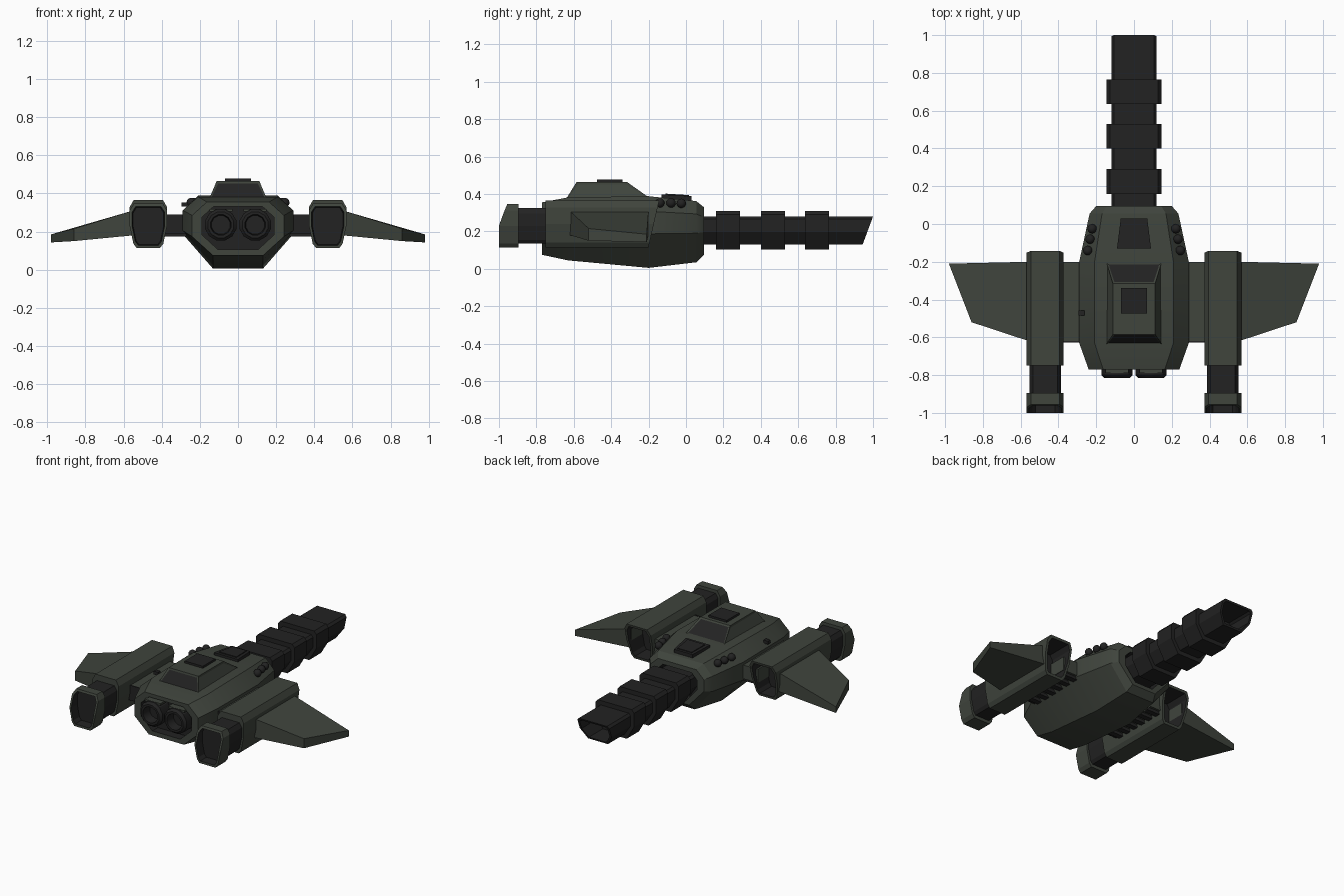
import bpy, bmesh, math
from mathutils import Matrix

if "Cube" in bpy.data.objects:
    bpy.data.objects.remove(bpy.data.objects["Cube"], do_unlink=True)


def material(name, rgb):
    m = bpy.data.materials.new(name)
    m.use_nodes = True
    m.diffuse_color = (*rgb, 1)
    m.node_tree.nodes["Principled BSDF"].inputs["Base Color"].default_value = (*rgb, 1)
    return m


HULL, DARK = 0, 1
MATS = [material("hull green grey", (0.05, 0.058, 0.046)),
        material("dark grey", (0.016, 0.016, 0.016))]


def finish(name, bm, smooth=False):
    bmesh.ops.recalc_face_normals(bm, faces=bm.faces)
    mesh = bpy.data.meshes.new(name)
    bm.to_mesh(mesh)
    bm.free()
    for m in MATS:
        mesh.materials.append(m)
    ob = bpy.data.objects.new(name, mesh)
    bpy.context.collection.objects.link(ob)
    if smooth:
        bpy.ops.object.select_all(action="DESELECT")
        ob.select_set(True)
        bpy.context.view_layer.objects.active = ob
        bpy.ops.object.shade_smooth_by_angle(angle=math.radians(30))
    return ob


def loft(name, rings, mats, smooth=False):
    """Skin closed rings of points; mats gives one colour per span, end caps take the nearest."""
    bm = bmesh.new()
    loops = [[bm.verts.new(p) for p in r] for r in rings]
    n = len(loops[0])
    for a, b, m in zip(loops, loops[1:], mats):
        for i in range(n):
            j = (i + 1) % n
            bm.faces.new((a[i], a[j], b[j], b[i])).material_index = m
    bm.faces.new(loops[0]).material_index = mats[0]
    bm.faces.new(loops[-1]).material_index = mats[-1]
    return finish(name, bm, smooth)


def section(half, cx, w, bot, top, y, slant=lambda z: 0):
    """Mirror a half profile of unit size and fit it to a width and height."""
    pts = half + [(-x, z) for x, z in reversed(half)]
    out = []
    for px, pz in pts:
        z = (bot + top) / 2 + pz * (top - bot) / 2
        out.append((cx + px * w, y + slant(z), z))
    return out


def slab(name, outline, mat=HULL):
    """Prism from (x, y, bottom, top) corners."""
    return loft(name, [[(x, y, b) for x, y, b, t in outline],
                       [(x, y, t) for x, y, b, t in outline]], [mat])


def box(name, x0, x1, y0, y1, z0, z1, mat):
    return slab(name, [(x, y, z0, z1) for x, y in ((x0, y0), (x1, y0), (x1, y1), (x0, y1))], mat)


def ball(name, loc, r, mat):
    bm = bmesh.new()
    bmesh.ops.create_uvsphere(bm, u_segments=12, v_segments=8, radius=r,
                              matrix=Matrix.Translation(loc))
    for f in bm.faces:
        f.material_index = mat
    return finish(name, bm, True)


# Main hull with recessed engine bay in front and tail socket behind
BODY = [(.72, 1), (1, .58), (1, -.05), (.45, -1)]
FACE = [(.68, 1), (1, .5), (1, -.3), (.55, -1)]
loft("hull", [
    section(FACE, 0, .19, .105, .33, -.71),
    section(FACE, 0, .19, .105, .33, -.77),
    section(FACE, 0, .24, .075, .355, -.77),
    section(BODY, 0, .29, .045, .382, -.63),
    section(BODY, 0, .29, .005, .388, -.2),
    section(BODY, 0, .235, .035, .362, .055),
    section(BODY, 0, .2, .075, .33, .095),
    section(BODY, 0, .15, .1, .3, .095),
    section(BODY, 0, .14, .11, .29, .04)],
    [DARK, HULL, HULL, HULL, HULL, HULL, HULL, DARK], True)

# Tail boom with hollow slanted end and three collars
BOOM = [(.88, 1), (1, .8), (1, -.1), (.62, -1)]


def cut(z):
    return (z - .28) * .37


loft("tail_boom", [
    section(BOOM, 0, .12, .13, .28, .05),
    section(BOOM, 0, .12, .13, .28, 1, cut),
    section(BOOM, 0, .105, .142, .268, 1, cut),
    section(BOOM, 0, .105, .142, .268, .8)], [DARK] * 3)
for y in (.16, .4, .635):
    loft("tail_collar", [
        section(BOOM, 0, .145, .102, .31, y),
        section(BOOM, 0, .145, .102, .31, y + .13)], [DARK])

# Cabin with inset windows on its four sloping sides
bm = bmesh.new()
levels = [(.15, -.64, -.19, .375), (.112, -.585, -.315, .464)]
lo, hi = [[bm.verts.new(p) for p in ((-w, a, z), (w, a, z), (w, b, z), (-w, b, z))]
          for w, a, b, z in levels]
bm.faces.new(lo)
bm.faces.new(hi)
sides = [bm.faces.new((lo[i], lo[(i + 1) % 4], hi[(i + 1) % 4], hi[i])) for i in range(4)]
bmesh.ops.recalc_face_normals(bm, faces=bm.faces)
bmesh.ops.inset_individual(bm, faces=sides, thickness=.014, depth=-.004)
for i in (0, 2):
    sides[i].material_index = DARK
finish("cabin", bm)
box("roof_hatch", -.068, .068, -.475, -.34, .46, .478, DARK)

# Raised intake panel behind the cabin
slab("rear_hatch", [(-.09, -.13, .37, .398), (.09, -.13, .37, .398),
                    (.07, .03, .35, .388), (-.07, .03, .35, .388)], DARK)
slab("rear_hatch_cover", [(-.065, -.11, .39, .402), (.065, -.11, .39, .402),
                          (.053, .015, .38, .394), (-.053, .015, .38, .394)], DARK)
box("side_sensor", -.295, -.262, -.485, -.458, .33, .352, DARK)

# Twin nozzles in the front bay
for s in (1, -1):
    rings = []
    for r, y in ((.085, -.71), (.085, -.8), (.07, -.815), (.055, -.815), (.05, -.75)):
        rings.append([(s * .09 + r * math.cos(math.radians(a + 15)), y,
                       .235 + r * math.sin(math.radians(a + 15))) for a in range(0, 360, 30)])
    loft("front_nozzle", rings, [DARK] * 4, True)
    box("nozzle_bracket", s * .09 - .06, s * .09 + .06, -.79, -.72, .305, .318, HULL)

# Nacelles, wings, pylons and sensor domes on both sides
POD = [(.78, 1), (1, .7), (1, 0), (.8, -.8), (.62, -1)]


def mouth(z):
    return max(0, z - .24) * .42


def rake(z):
    return (z - .366) * .23


for s in (1, -1):
    cx = s * .47
    loft("nacelle", [
        section(POD, cx, .098, .115, .366, -.75),
        section(POD, cx, .098, .115, .366, -.143, rake),
        section(POD, cx, .082, .132, .35, -.143, rake),
        section(POD, cx, .082, .132, .35, -.32)], [HULL, HULL, DARK])
    loft("engine_neck", [
        section(POD, cx, .084, .134, .325, -.92),
        section(POD, cx, .084, .134, .325, -.74)], [DARK])
    loft("engine_cowl", [
        section(POD, cx, .098, .113, .346, -.895),
        section(POD, cx, .098, .113, .346, -1, mouth),
        section(POD, cx, .085, .128, .332, -1, mouth),
        section(POD, cx, .08, .132, .326, -.94)], [HULL, HULL, DARK])
    slab("wing", [(s * .55, -.622, .18, .31), (s * .86, -.52, .15, .215),
                  (s * .98, -.21, .143, .185), (s * .55, -.2, .18, .31)])
    box("pylon", s * .25, s * .4, -.62, -.2, .195, .288, HULL)
    box("pylon_front", s * .27, s * .39, -.628, -.62, .188, .29, DARK)
    for i in range(6):
        y = -.6 + i * .07
        box("pylon_rib", s * .27, s * .385, y, y + .035, .175, .2, DARK)
    for x, y, z in ((.245, -.14, .352), (.233, -.08, .352), (.222, -.025, .35)):
        ball("sensor_dome", (s * x, y, z), .025, DARK)
